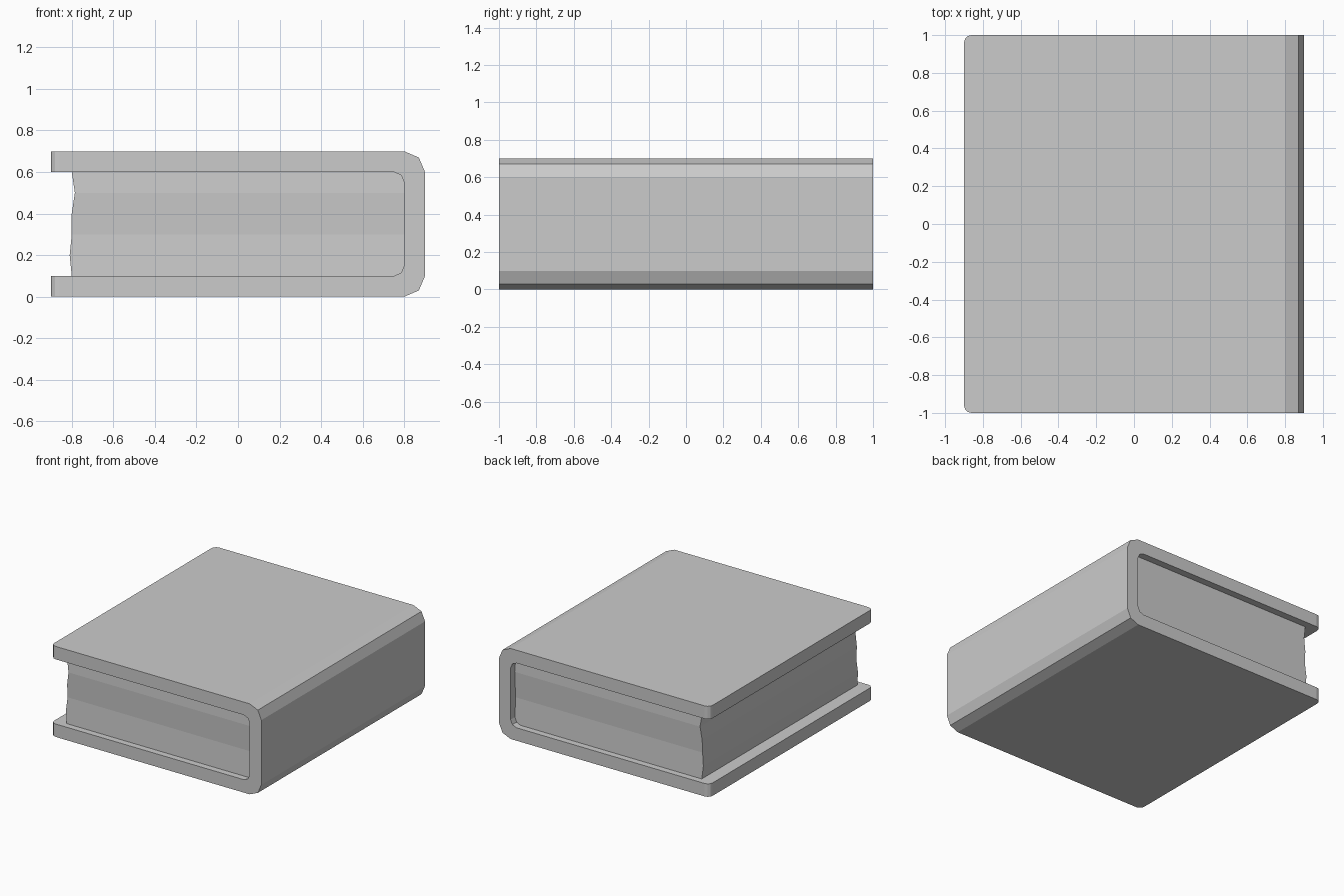
import bpy, bmesh

if "Cube" in bpy.data.objects:
    bpy.data.objects.remove(bpy.data.objects["Cube"])

def finish(name, bm):
    bmesh.ops.recalc_face_normals(bm, faces=bm.faces[:])
    mesh = bpy.data.meshes.new(name)
    bm.to_mesh(mesh)
    bm.free()
    obj = bpy.data.objects.new(name, mesh)
    bpy.context.collection.objects.link(obj)
    return obj

MID = 0.35  # mirror height of the book

# Cover: C-shaped profile, lower half mirrored upward, extruded along y
half = [(0.8, 0.55), (0.785, 0.585), (0.75, 0.6), (-0.9, 0.6),
        (-0.9, 0.7), (0.8, 0.7), (0.87, 0.67), (0.9, 0.6)]
profile = half + [(x, 2 * MID - z) for x, z in reversed(half)]
bm = bmesh.new()
face = bm.faces.new([bm.verts.new((x, -1, z)) for x, z in profile])
ext = bmesh.ops.extrude_face_region(bm, geom=[face])
for v in ext["geom"]:
    if isinstance(v, bmesh.types.BMVert):
        v.co.y = 1

# Rounded free corners of both boards
corners = [e for e in bm.edges
           if all(v.co.x < -0.89 for v in e.verts)
           and abs(e.verts[0].co.y - e.verts[1].co.y) < 1e-4]
bmesh.ops.bevel(bm, geom=corners, offset=0.04, segments=3, profile=0.5,
                affect='EDGES')
finish("cover", bm)

# Page block: stacked rings with slightly uneven edges (z, left x, half depth)
levels = [(0.1, -0.8, 0.95), (0.2, -0.81, 0.945), (0.3, -0.8, 0.94),
          (0.4, -0.8, 0.945), (0.5, -0.785, 0.95), (0.6, -0.8, 0.945)]
bm = bmesh.new()
rings = []
for z, x, d in levels:
    rings.append([bm.verts.new(p) for p in
                  ((x, -d, z), (0.8, -d, z), (0.8, d, z), (x, d, z))])
for a, b in zip(rings, rings[1:]):
    for i in range(4):
        j = (i + 1) % 4
        bm.faces.new((a[i], a[j], b[j], b[i]))
bm.faces.new(rings[0][::-1])
bm.faces.new(rings[-1])
finish("pages", bm)
